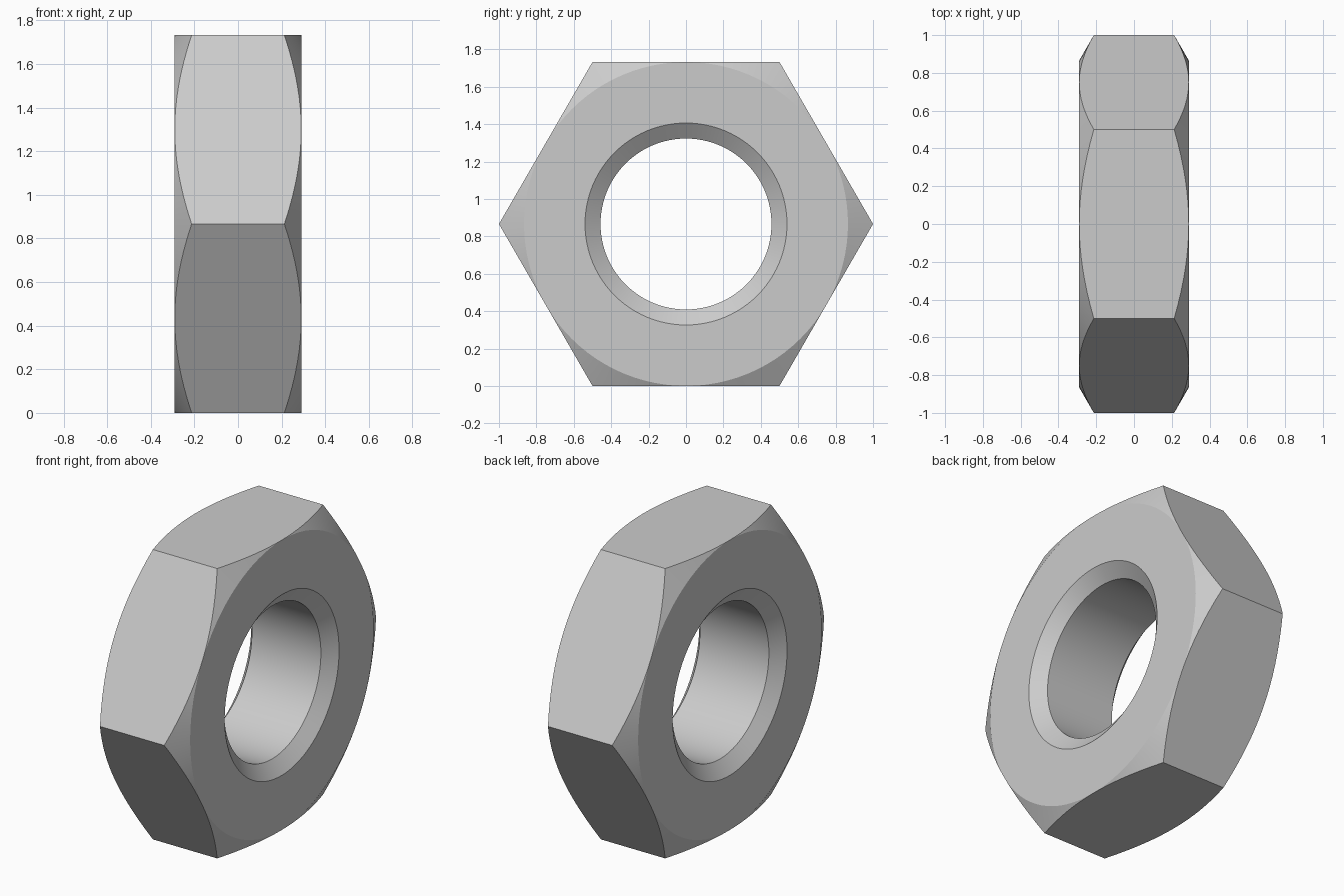
import bpy, bmesh
from math import pi, cos, sin, tan, radians

cube = bpy.data.objects.get("Cube")
if cube:
    bpy.data.objects.remove(cube)

SEGMENTS = 96            # multiple of twelve, so corners and flat centres are exact
APOTHEM = cos(pi / 6)    # hexagon with corner radius 1
HALF = 0.29              # half thickness
BORE, SINK, SINK_DEPTH = 0.457, 0.54, 0.062

# Plain grey metal
steel = bpy.data.materials.new("grey_steel")
steel.use_nodes = True
colour = (0.6, 0.6, 0.6, 1)
steel.diffuse_color = colour
steel.node_tree.nodes["Principled BSDF"].inputs["Base Color"].default_value = colour


def section(angle):
    """Closed (radius, x) outline of the nut at one angle around the bore."""
    from_flat = (angle % (pi / 3)) - pi / 6
    outer = APOTHEM / cos(from_flat)
    edge = HALF - (outer - APOTHEM) * tan(pi / 6)   # conical corner chamfer
    side = [(BORE, HALF - SINK_DEPTH), (SINK, HALF), (APOTHEM, HALF), (outer, edge)]
    return side + [(r, -x) for r, x in reversed(side)]


# Loft the outline around the x axis
bm = bmesh.new()
rings = []
for i in range(SEGMENTS):
    a = 2 * pi * i / SEGMENTS
    rings.append([bm.verts.new((x, r * cos(a), r * sin(a) + APOTHEM))
                  for r, x in section(a)])
for i, ring in enumerate(rings):
    following = rings[(i + 1) % SEGMENTS]
    for j in range(len(ring)):
        k = (j + 1) % len(ring)
        bm.faces.new((ring[j], ring[k], following[k], following[j]))

# Close the chamfer where it vanishes at the centre of each flat
bmesh.ops.remove_doubles(bm, verts=bm.verts, dist=1e-5)
bmesh.ops.recalc_face_normals(bm, faces=bm.faces)

mesh = bpy.data.meshes.new("hex_nut")
bm.to_mesh(mesh)
bm.free()
mesh.materials.append(steel)
nut = bpy.data.objects.new("hex_nut", mesh)
bpy.context.collection.objects.link(nut)

# Smooth bore and chamfers, sharp edges elsewhere
bpy.ops.object.select_all(action="DESELECT")
nut.select_set(True)
bpy.context.view_layer.objects.active = nut
bpy.ops.object.shade_smooth_by_angle(angle=radians(20))
